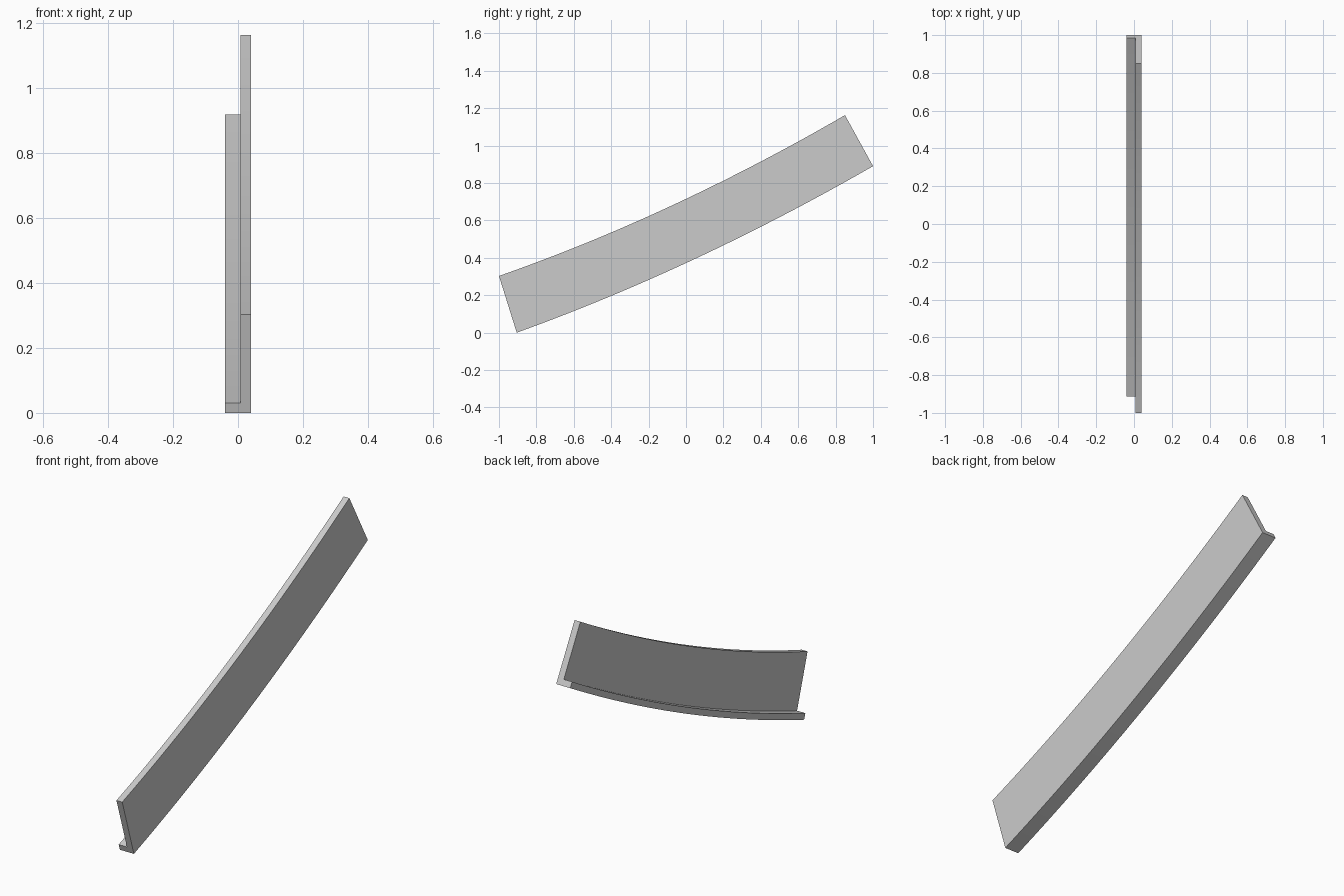
import bpy, bmesh, math

cube = bpy.data.objects.get("Cube")
if cube:
    bpy.data.objects.remove(cube, do_unlink=True)

# Plain grey material
grey = bpy.data.materials.new("light_grey")
grey.use_nodes = True
colour = (0.6, 0.6, 0.6, 1)
grey.diffuse_color = colour
grey.node_tree.nodes["Principled BSDF"].inputs["Base Color"].default_value = colour

STEPS = 32
# L-shaped cross-section: (x, height as a fraction of the web)
PROFILE = [(-0.04, 0), (0.04, 0), (0.04, 1), (0.007, 1), (0.007, 0.1), (-0.04, 0.1)]


def lower_edge(t):
    y = -0.905 + 1.905 * t
    return y, 0.372 + 0.462 * y + 0.056 * y * y


def upper_edge(t):
    y = -1 + 1.85 * t
    return y, 0.715 + 0.474 * y + 0.062 * y * y


# Curved angle beam: sweep the section between the two edges
bm = bmesh.new()
rings = []
for i in range(STEPS + 1):
    y0, z0 = lower_edge(i / STEPS)
    y1, z1 = upper_edge(i / STEPS)
    rings.append([bm.verts.new((x, y0 + (y1 - y0) * h, z0 + (z1 - z0) * h)) for x, h in PROFILE])
n = len(PROFILE)
for a, b in zip(rings, rings[1:]):
    for k in range(n):
        bm.faces.new((a[k], a[(k + 1) % n], b[(k + 1) % n], b[k]))
bm.faces.new(rings[0])
bm.faces.new(rings[-1][::-1])
bmesh.ops.recalc_face_normals(bm, faces=bm.faces)

# Rest the lowest point on the ground
low = min(v.co.z for v in bm.verts)
bmesh.ops.translate(bm, verts=bm.verts, vec=(0, 0, -low))

mesh = bpy.data.meshes.new("curved_angle_beam")
bm.to_mesh(mesh)
bm.free()
mesh.materials.append(grey)
beam = bpy.data.objects.new("curved_angle_beam", mesh)
bpy.context.collection.objects.link(beam)

bpy.ops.object.select_all(action="DESELECT")
beam.select_set(True)
bpy.context.view_layer.objects.active = beam
bpy.ops.object.shade_smooth_by_angle(angle=math.radians(30))
